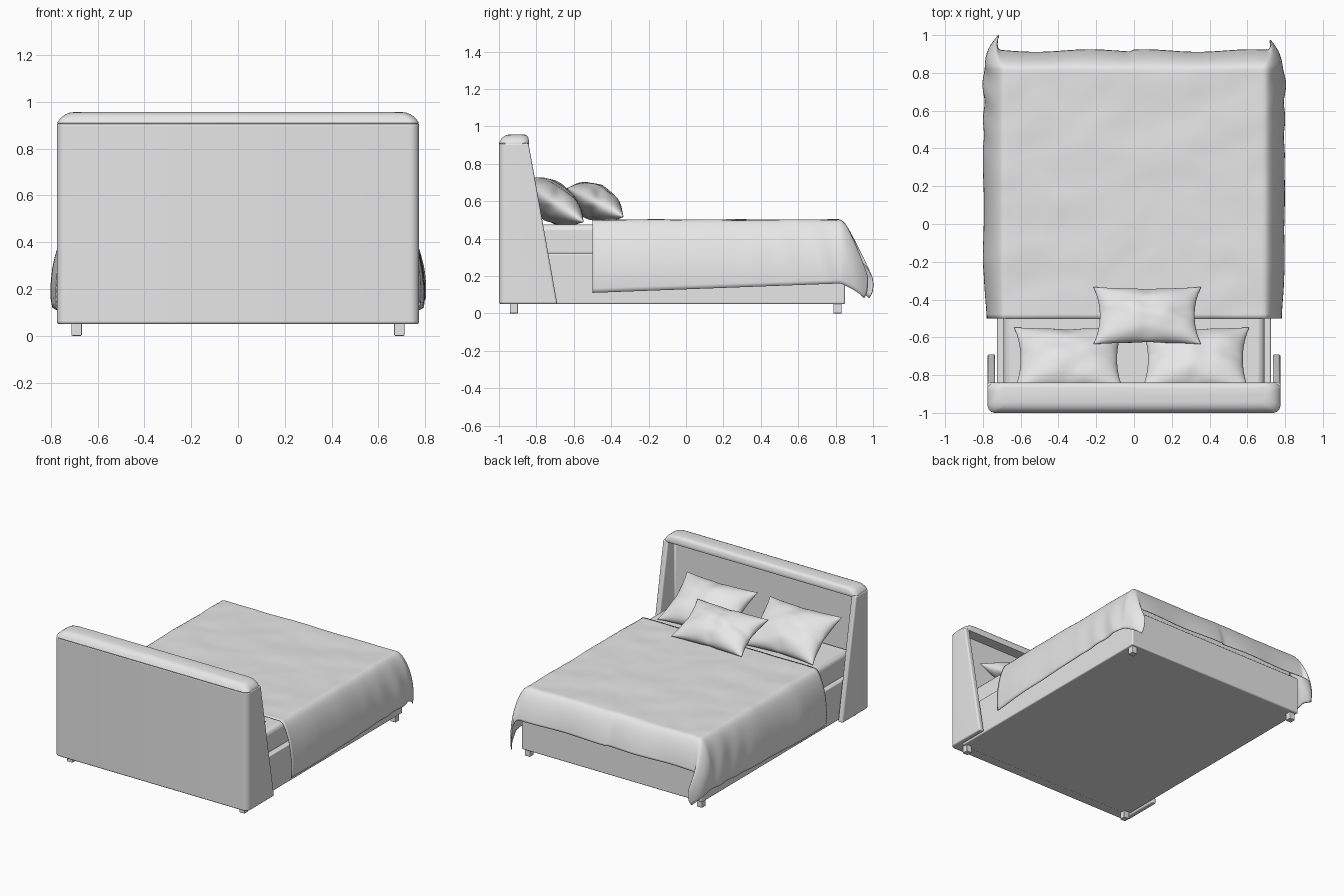
import bpy, bmesh, math
from mathutils import Vector, Matrix, noise

if "Cube" in bpy.data.objects:
    bpy.data.objects.remove(bpy.data.objects["Cube"])

grey = bpy.data.materials.new("soft grey")
grey.diffuse_color = (0.8, 0.8, 0.8, 1)
grey.use_nodes = True
grey.node_tree.nodes["Principled BSDF"].inputs["Base Color"].default_value = grey.diffuse_color


def finish(name, bm, angle=40, bevel=0.0, recalc=True):
    """Turn a bmesh into a smooth-shaded, optionally bevelled object."""
    if recalc:
        bmesh.ops.recalc_face_normals(bm, faces=bm.faces)
    mesh = bpy.data.meshes.new(name)
    bm.to_mesh(mesh)
    bm.free()
    mesh.materials.append(grey)
    ob = bpy.data.objects.new(name, mesh)
    bpy.context.collection.objects.link(ob)
    if bevel:
        m = ob.modifiers.new("soft edges", 'BEVEL')
        m.width, m.segments, m.limit_method = bevel, 3, 'ANGLE'
        m.angle_limit = math.radians(40)
    bpy.ops.object.select_all(action='DESELECT')
    ob.select_set(True)
    bpy.context.view_layer.objects.active = ob
    bpy.ops.object.shade_smooth_by_angle(angle=math.radians(angle))
    return ob


def box(name, x, y, z, bevel):
    bm = bmesh.new()
    bmesh.ops.create_cube(bm, size=1)
    for v in bm.verts:
        v.co = [r[0] + (c + 0.5) * (r[1] - r[0]) for c, r in zip(v.co, (x, y, z))]
    return finish(name, bm, bevel=bevel)


def loft(name, rings, bevel=0.0):
    bm = bmesh.new()
    rows = [[bm.verts.new(p) for p in ring] for ring in rings]
    n = len(rows[0])
    for a, b in zip(rows, rows[1:]):
        for i in range(n):
            bm.faces.new((a[i], a[(i + 1) % n], b[(i + 1) % n], b[i]))
    bm.faces.new(rows[0][::-1])
    bm.faces.new(rows[-1])
    return finish(name, bm, bevel=bevel)


def arc(cx, cy, r, start, steps=6):
    return [(cx + r * math.cos(math.radians(start + 90 * k / steps)),
             cy + r * math.sin(math.radians(start + 90 * k / steps)))
            for k in range(steps + 1)]


# Headboard: U-shaped shell whose side wings slope forward to the floor
def u_ring(z, tip):
    outline = [(-0.775, tip)] + arc(-0.735, -0.96, 0.04, 180) \
        + arc(0.735, -0.96, 0.04, 270) + [(0.775, tip), (0.735, tip),
        (0.735, -0.92), (-0.735, -0.92), (-0.735, tip)]
    return [(x, y, z) for x, y in outline]


loft("headboard_shell", [u_ring(0.05, -0.688), u_ring(0.91, -0.842)], 0.01)


# Headboard: padded cap along the top, rounder at the back and ends
def cap_ring(z, dx, back, front):
    x, y0, y1, r = 0.775 - dx, -1 + back, -0.838 - front, 0.04
    pts = arc(-x + r, y0 + r, r, 180) + arc(x - r, y0 + r, r, 270) \
        + arc(x - r, y1 - r, r, 0) + arc(-x + r, y1 - r, r, 90)
    return [(px, py, z) for px, py in pts]


loft("headboard_cap", [cap_ring(*p) for p in (
    (0.900, 0.004, 0.004, 0.004), (0.910, 0.002, 0, 0),
    (0.923, 0.009, 0.007, 0.002), (0.936, 0.021, 0.014, 0.004),
    (0.947, 0.037, 0.026, 0.008), (0.954, 0.055, 0.042, 0.016),
    (0.957, 0.075, 0.058, 0.028))])

# Base, mattress and feet
box("bed_base", (-0.725, 0.725), (-0.93, 0.85), (0.05, 0.32), 0.008)
box("mattress", (-0.69, 0.69), (-0.915, 0.83), (0.30, 0.475), 0.03)
for sx, side in ((-1, "left"), (1, "right")):
    for y, end in ((-0.92, "head"), (0.81, "foot")):
        x = 0.69 * sx
        box(f"{side}_{end}_foot", (x - 0.022, x + 0.022),
            (y - 0.022, y + 0.022), (0, 0.055), 0.004)

# Blanket: sheet draped over both sides and the foot, with folded corners
TOP, SIDE, LONG, FOOT = 36, 18, 60, 18
EX, EY = 0.69, 0.82


def drape(i, j):
    sx = -1 if i < 0 else 1
    x = EX * min(abs(i), TOP) / TOP
    y = -0.5 + (EY + 0.5) * min(j, LONG) / LONG
    a = max(0, abs(i) - TOP) / SIDE * (0.425 - 0.05 * (y + 0.5) / 1.32)
    b = max(0, j - LONG) / FOOT * 0.24
    r, th = math.hypot(a, b), math.atan2(b, a)
    out = 0.14 * (1 - math.exp(-r / 0.19)) - 0.022 * (r / 0.42) ** 4
    out *= 0.87 + 0.13 * min(1, (y + 0.5) / 0.3)
    drop = r - 0.035 * (1 - math.exp(-r / 0.04))
    fold = math.sin(2 * th) ** 3 * min(1, r / 0.42) ** 1.6
    x += out * math.cos(th) * (r > 0) - 0.06 * fold
    y += out * math.sin(th) + (0.14 if sx < 0 else 0.105) * fold
    z = 0.5 - drop - 0.01 * fold
    # gentle wrinkles, stronger on hanging cloth near the foot
    n = noise.noise(Vector((sx * x * 3 + y * 2, y * 5 - sx * x * 2, z * 2)))
    n2 = noise.noise(Vector((sx * x * 9, y * 9, 4.0)))
    hang = min(1, r / 0.25)
    z += (0.006 * n + 0.002 * n2) * (1 - hang)
    wave = 0.014 * hang * max(0, y - 0.3) * math.sin(y * 34 + z * 9)
    x += (wave * math.cos(th) + 0.006 * n * hang) * (r > 0)
    y += 0.007 * hang * math.sin(th) * math.sin(x * 11 + sx)
    return sx * x, y, z


bm = bmesh.new()
N = TOP + SIDE
rows = [[bm.verts.new(drape(i, j)) for i in range(-N, N + 1)]
        for j in range(LONG + FOOT + 1)]
for a, b in zip(rows, rows[1:]):
    for i in range(2 * N):
        bm.faces.new((a[i], a[i + 1], b[i + 1], b[i]))
blanket = finish("blanket", bm, angle=60, recalc=False)
m = blanket.modifiers.new("cloth thickness", 'SOLIDIFY')
m.thickness, m.offset = 0.005, -1


# Pillows: pinched cushions leaning back towards the headboard
def pillow(name, centre, width, length, thick, lean, seed):
    bm = bmesh.new()
    n = 32
    tf = Matrix.Translation(centre) @ Matrix.Rotation(math.radians(-lean), 4, 'X')
    for s in (1, -1):
        grid = []
        for j in range(n + 1):
            row = []
            for i in range(n + 1):
                u = math.sin(math.pi / 2 * (2 * i / n - 1))
                v = math.sin(math.pi / 2 * (2 * j / n - 1))
                x = width / 2 * u * (1 - 0.12 * (1 - v * v))
                y = length / 2 * v * (1 - 0.10 * (1 - u * u))
                full = max(0, (1 - u * u) * (1 - v * v))
                h = thick / 2 * full ** 0.5
                # creases running in from the middle of each seam
                for p, q, w in ((u, v, 0.12), (v, u, 0.16)):
                    rim = math.exp(-((1 - abs(q)) / 0.35) ** 2)
                    h *= 1 - 0.3 * rim * math.exp(-(p / w) ** 2)
                h += 0.02 * full * noise.noise(Vector((u * 2, v * 2, seed + s)))
                row.append(bm.verts.new(tf @ Vector((x, y, s * h))))
            grid.append(row)
        for a, b in zip(grid, grid[1:]):
            for i in range(n):
                bm.faces.new((a[i], a[i + 1], b[i + 1], b[i])[::s])
    bmesh.ops.remove_doubles(bm, verts=bm.verts, dist=0.0003)
    finish(name, bm, angle=70)


pillow("left_pillow", (-0.345, -0.715, 0.597), 0.58, 0.40, 0.20, 33, 1.3)
pillow("right_pillow", (0.325, -0.715, 0.597), 0.57, 0.40, 0.20, 33, 5.7)
pillow("front_pillow", (0.07, -0.485, 0.593), 0.57, 0.34, 0.185, 27, 9.1)
